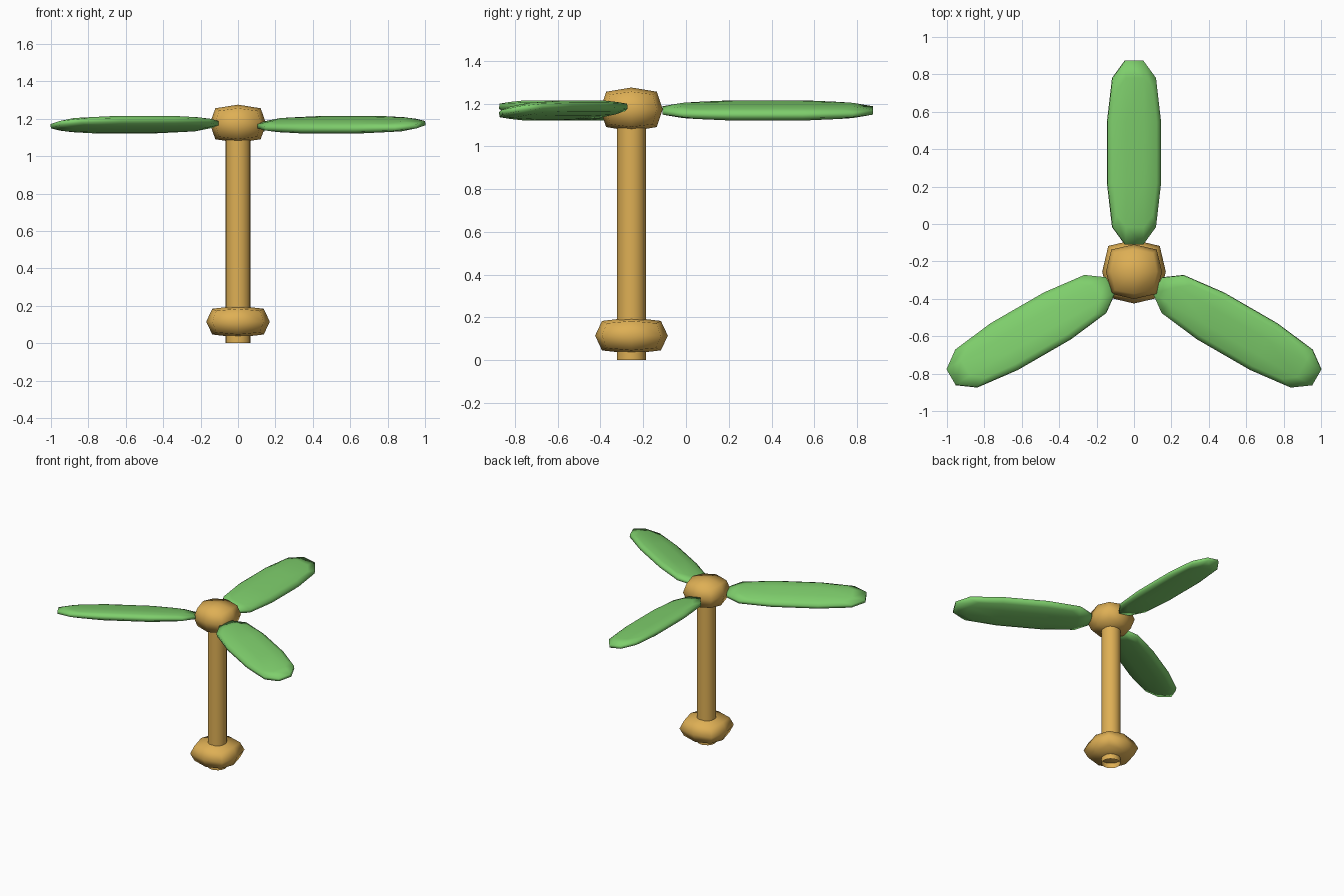
import bpy, bmesh
from math import radians
from mathutils import Matrix, Vector

cube = bpy.data.objects.get("Cube")
if cube:
    bpy.data.objects.remove(cube, do_unlink=True)

AXIS = Vector((0, -0.255, 0))   # centre line of the shaft


def material(name, rgb):
    m = bpy.data.materials.new(name)
    m.use_nodes = True
    m.diffuse_color = (*rgb, 1)
    m.node_tree.nodes["Principled BSDF"].inputs["Base Color"].default_value = (*rgb, 1)
    return m


wood = material("tan wood", (0.73, 0.43, 0.09))
leaf = material("leaf green", (0.21, 0.62, 0.15))


def finish(name, bm, mat):
    for f in bm.faces:
        f.smooth = True
    mesh = bpy.data.meshes.new(name)
    bm.to_mesh(mesh)
    bm.free()
    mesh.materials.append(mat)
    obj = bpy.data.objects.new(name, mesh)
    bpy.context.collection.objects.link(obj)
    return obj


def rounded_block(name, half, cuts, matrix, mat):
    """Subdivided cube whose edges and corners are pulled in."""
    bm = bmesh.new()
    bmesh.ops.create_cube(bm, size=2)
    bmesh.ops.subdivide_edges(bm, edges=bm.edges[:], cuts=cuts, use_grid_fill=True)
    pull = {1: 1.0, 2: 0.81, 3: 0.68}
    for v in bm.verts:
        outer = [abs(c) > 0.99 for c in v.co]
        k = pull[sum(outer)]
        v.co = Vector([c * (k if o else 1) * h for c, o, h in zip(v.co, outer, half)])
    bm.transform(matrix)
    return finish(name, bm, mat)


# Shaft, open at the bottom
bm = bmesh.new()
bmesh.ops.create_cone(bm, cap_ends=False, segments=16, radius1=0.068, radius2=0.068,
                      depth=1.17, matrix=Matrix.Translation(AXIS + Vector((0, 0, 0.585))))
finish("shaft", bm, wood)

# Hub on top and knob near the foot
rounded_block("hub", (0.15, 0.146, 0.102), 1,
              Matrix.Translation(AXIS + Vector((0, 0, 1.173))), wood)
rounded_block("foot_knob", (0.17, 0.17, 0.085), 1,
              Matrix.Translation(AXIS + Vector((0, 0, 0.115))), wood)

# Three pitched blades around the hub
for name, turn in (("back_blade", 0), ("right_blade", 120), ("left_blade", 240)):
    place = (Matrix.Translation(AXIS + Vector((0, 0, 1.168)))
             @ Matrix.Rotation(radians(turn), 4, 'Z')
             @ Matrix.Translation((0, 0.637, 0))
             @ Matrix.Rotation(radians(10), 4, 'Y'))
    rounded_block(name, (0.145, 0.492, 0.034), 2, place, leaf)
